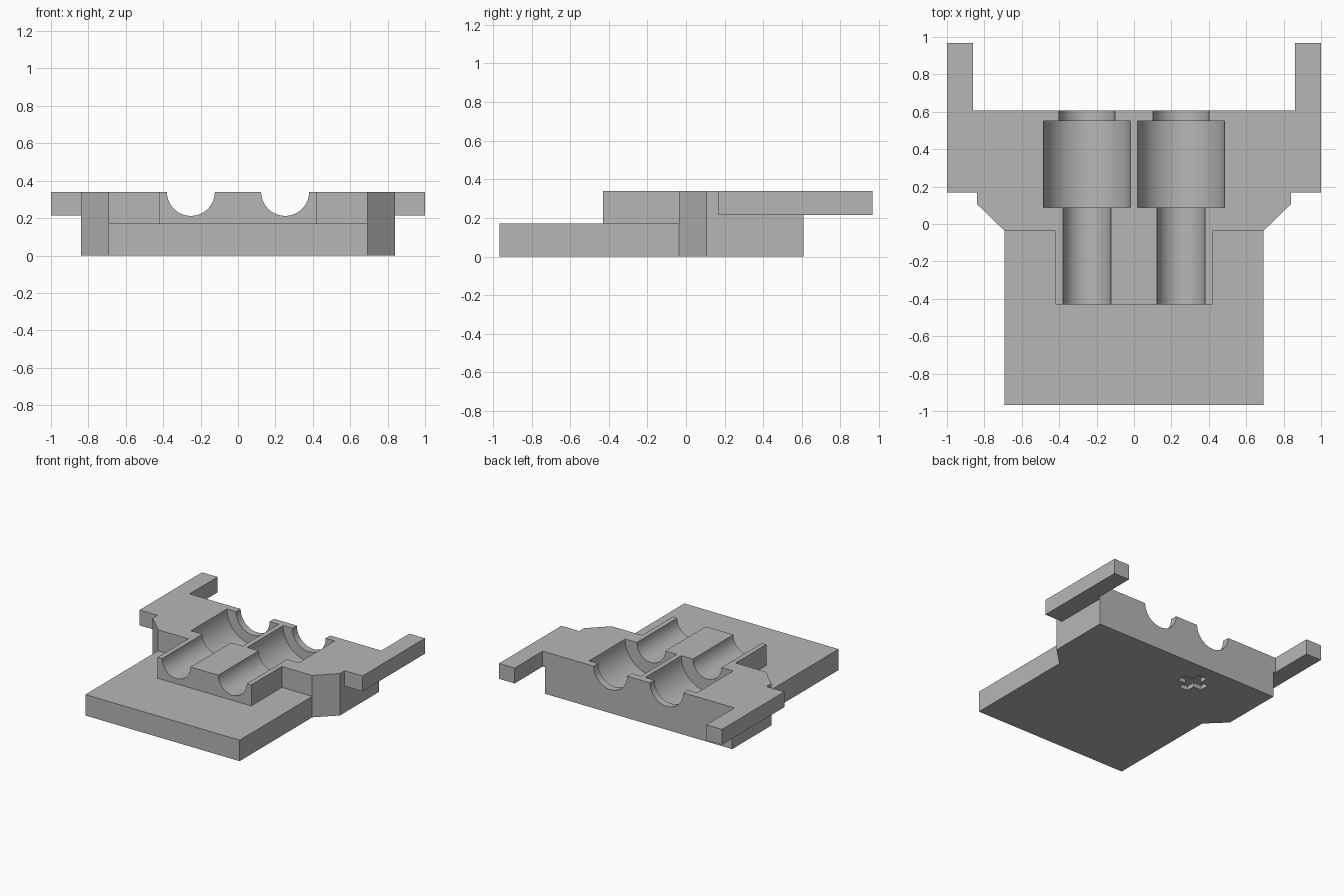
import bpy, bmesh, math
from mathutils import Matrix

if "Cube" in bpy.data.objects:
    bpy.data.objects.remove(bpy.data.objects["Cube"], do_unlink=True)

grey = bpy.data.materials.new("plain grey")
grey.use_nodes = True
colour = (0.47, 0.47, 0.47, 1)
grey.diffuse_color = colour
grey.node_tree.nodes["Principled BSDF"].inputs["Base Color"].default_value = colour

TOP = 0.34


def to_object(name, bm):
    bmesh.ops.recalc_face_normals(bm, faces=bm.faces)
    mesh = bpy.data.meshes.new(name)
    bm.to_mesh(mesh)
    bm.free()
    mesh.materials.append(grey)
    obj = bpy.data.objects.new(name, mesh)
    bpy.context.collection.objects.link(obj)
    return obj


def prism(name, half, z0, z1):
    """Extrude an outline given by its +x half, listed from front to back."""
    outline = half + [(-x, y) for x, y in reversed(half)]
    bm = bmesh.new()
    face = bm.faces.new([bm.verts.new((x, y, z0)) for x, y in outline])
    ext = bmesh.ops.extrude_face_region(bm, geom=[face])["geom"]
    verts = [v for v in ext if isinstance(v, bmesh.types.BMVert)]
    bmesh.ops.translate(bm, verts=verts, vec=(0, 0, z1 - z0))
    return to_object(name, bm)


def cylinder(name, x, y0, y1, radius):
    """Cylinder along y, centred on the top surface."""
    bm = bmesh.new()
    place = Matrix.Translation((x, (y0 + y1) / 2, TOP)) @ Matrix.Rotation(math.pi / 2, 4, "X")
    bmesh.ops.create_cone(bm, cap_ends=True, segments=96, radius1=radius,
                          radius2=radius, depth=y1 - y0, matrix=place)
    return to_object(name, bm)


def combine(target, tool, operation):
    tool.hide_render = True
    mod = target.modifiers.new(tool.name, "BOOLEAN")
    mod.operation, mod.object, mod.solver = operation, tool, "EXACT"
    bpy.context.view_layer.objects.active = target
    bpy.ops.object.modifier_apply(modifier=mod.name)
    bpy.data.objects.remove(tool, do_unlink=True)


# Chamfered main block with its front tongue
block = prism("cradle_block", [(0.42, -0.43), (0.42, -0.037), (0.692, -0.037),
                               (0.84, 0.107), (0.84, 0.608)], 0, TOP)

# Low front plate
combine(block, prism("front_plate", [(0.692, -0.967), (0.692, 0.3)], 0, 0.17), "UNION")

# Side wings with rear prongs
combine(block, prism("wings", [(1, 0.168), (1, 0.967), (0.86, 0.967), (0.86, 0.608)],
                     0.215, TOP), "UNION")

# Stepped round grooves: narrow front, wide middle, rear opening
for x in (-0.252, 0.252):
    for y0, y1, radius in ((-0.6, 0.2, 0.128), (0.088, 0.55, 0.232), (0.5, 0.8, 0.15)):
        combine(block, cylinder("groove_cutter", x, y0, y1, radius), "DIFFERENCE")

# Shallow cross-shaped recess underneath
for half_x, half_y in ((0.112, 0.04), (0.04, 0.112)):
    cutter = prism("recess_cutter", [(half_x, -half_y), (half_x, half_y)], -0.1, 0.035)
    cutter.matrix_world = Matrix.Translation((-0.252, 0.38, 0))
    bpy.context.view_layer.update()
    combine(block, cutter, "DIFFERENCE")

# Smooth grooves, crisp edges
bpy.ops.object.select_all(action="DESELECT")
block.select_set(True)
bpy.context.view_layer.objects.active = block
bpy.ops.object.shade_smooth_by_angle(angle=math.radians(30))
